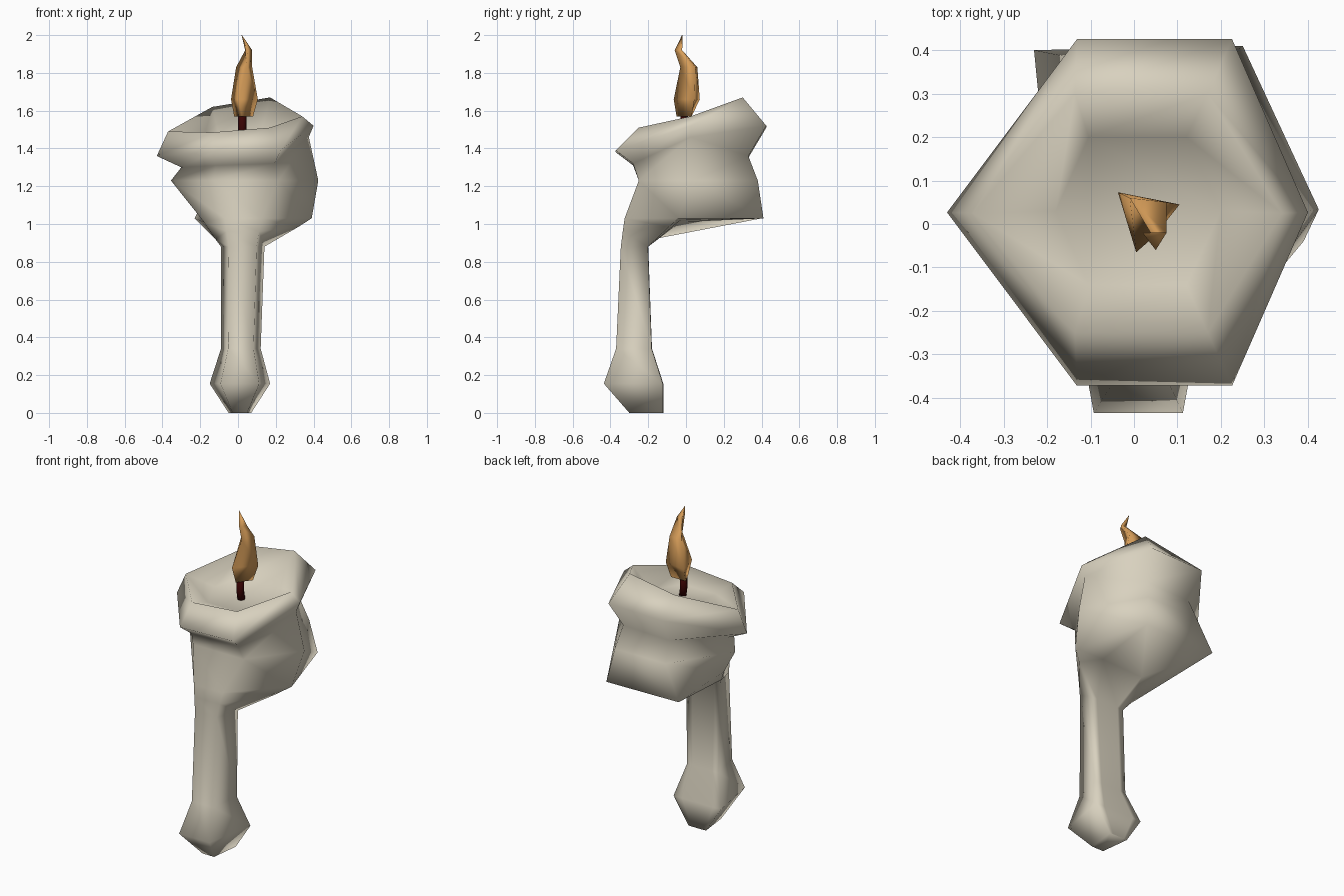
import bpy
import bmesh
import math

default_cube = bpy.data.objects.get("Cube")
if default_cube:
    bpy.data.objects.remove(default_cube, do_unlink=True)


def make_material(name, red, green, blue):
    material = bpy.data.materials.new(name)
    material.use_nodes = True
    colour = (red, green, blue, 1)
    material.diffuse_color = colour
    shader = material.node_tree.nodes["Principled BSDF"]
    shader.inputs["Base Color"].default_value = colour
    shader.inputs["Roughness"].default_value = 0.8
    return material


def hexagon(heights, left, right, front, back, near=0.36, far=0.79, waist=0.5):
    """Six-sided ring: left point, back pair, right point, front pair.
    near and far place the pairs across the width, waist places the side points in depth."""
    width = right - left
    corner_a, corner_b = left + near * width, left + far * width
    middle = front + waist * (back - front)
    outline = [(left, middle), (corner_a, back), (corner_b, back),
               (right, middle), (corner_b, front), (corner_a, front)]
    return [(x, y, z) for (x, y), z in zip(outline, heights)]


def loft(name, rings, material, crease_below=0):
    """Skin a series of equal rings and cap both ends; fold the quads under a height."""
    bm = bmesh.new()
    loops = [[bm.verts.new(point) for point in ring] for ring in rings]
    sides = len(loops[0])
    for upper, lower in zip(loops, loops[1:]):
        for i in range(sides):
            j = (i + 1) % sides
            bm.faces.new((upper[i], upper[j], lower[j], lower[i]))
    folded = [f for f in bm.faces if max(v.co.z for v in f.verts) < crease_below]
    bmesh.ops.triangulate(bm, faces=folded, quad_method='ALTERNATE')
    bm.faces.new(loops[0])
    bm.faces.new(loops[-1])
    bmesh.ops.recalc_face_normals(bm, faces=bm.faces)
    for face in bm.faces:
        face.smooth = True
    mesh = bpy.data.meshes.new(name)
    bm.to_mesh(mesh)
    bm.free()
    mesh.materials.append(material)
    obj = bpy.data.objects.new(name, mesh)
    bpy.context.collection.objects.link(obj)
    return obj


wax = make_material("cream wax", 0.69, 0.64, 0.52)
orange = make_material("flame orange", 0.68, 0.34, 0.1)
dark_red = make_material("wick dark red", 0.04, 0.001, 0.001)

# Candle: hollow top, uneven crest, sagging rim, neck and bulging body
candle = [
    hexagon((1.46, 1.48, 1.48, 1.46, 1.45, 1.45), -0.18, 0.2, -0.14, 0.2, near=0.2),
    hexagon((1.49, 1.62, 1.67, 1.57, 1.51, 1.485), -0.37, 0.34, -0.25, 0.3, near=0.33, far=0.76),
    hexagon((1.36, 1.51, 1.52, 1.52, 1.39, 1.38), -0.43, 0.4, -0.372, 0.425),
    hexagon((1.3, 1.35, 1.36, 1.46, 1.32, 1.31), -0.3, 0.375, -0.28, 0.33, near=0.27, far=0.73),
    hexagon([1.23] * 6, -0.355, 0.425, -0.25, 0.38, near=0.29, far=0.73, waist=0.45),
]

# Flat underside, cut off behind the point where the wax runs into the drip
candle += [
    [(-0.18, -0.11, 1.01), (-0.23, 0.4, 1.03), (0.25, 0.41, 1.03),
     (0.39, -0.04, 1.03), (0.125, -0.325, 1.03), (-0.07, -0.325, 1.03)],
    [(-0.12, -0.17, 0.92), (-0.08, -0.03, 1.01), (0.2, -0.03, 1.02),
     (0.32, -0.09, 0.985), (0.11, -0.335, 0.96), (-0.06, -0.335, 0.96)],
]

# Long drip, wider at the back, ending in a heavy drop
for z, left, right, front, back in [
    (0.88, -0.09, 0.14, -0.345, -0.2),
    (0.34, -0.09, 0.12, -0.37, -0.18),
    (0.155, -0.15, 0.17, -0.435, -0.12),
    (0, -0.05, 0.07, -0.3, -0.12),
]:
    candle.append(hexagon([z] * 6, left, right, front, back, near=0.18, far=0.82, waist=0.99))
loft("wax_candle", candle, wax, crease_below=1.25)

# Wick: slim, slightly bent
wick = []
for z, x, y in [(1.45, 0.03, -0.01), (1.51, 0.022, -0.01), (1.58, 0.022, -0.008)]:
    wick.append([(x + 0.023 * math.cos(a * math.tau / 6),
                  y + 0.023 * math.sin(a * math.tau / 6), z) for a in range(6)])
loft("wick", wick, dark_red)

# Flame: three-sided, swelling and then curling to a point
flame = []
for z, *corners in [
    (1.57, (-0.02, 0.03), (0.08, 0.03), (0.02, -0.05)),
    (1.66, (-0.037, 0.073), (0.105, 0.045), (0.005, -0.065)),
    (1.83, (-0.01, 0.06), (0.075, 0.05), (0.045, -0.03)),
    (1.92, (0.038, -0.02), (0.075, -0.02), (0.05, -0.06)),
    (2, (0.019, -0.019), (0.021, -0.019), (0.02, -0.021)),
]:
    flame.append([(x, y, z) for x, y in corners])
loft("flame", flame, orange)
